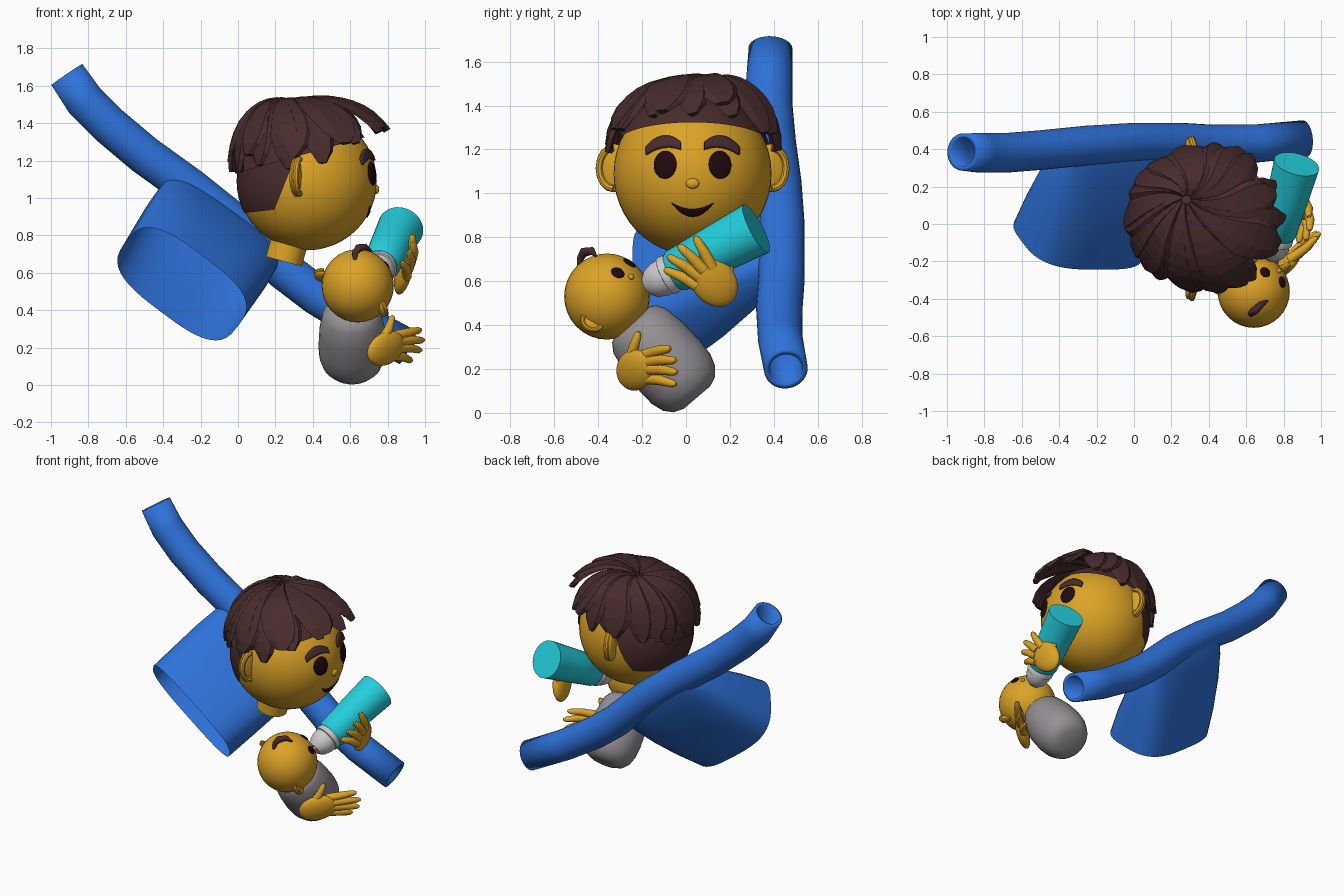
import bpy, bmesh, math, random
from mathutils import Vector as V, Matrix

random.seed(4)
cube = bpy.data.objects.get("Cube")
if cube:
    bpy.data.objects.remove(cube)


def material(name, *rgb):
    m = bpy.data.materials.new(name)
    m.use_nodes = True
    m.diffuse_color = (*rgb, 1)
    m.node_tree.nodes["Principled BSDF"].inputs["Base Color"].default_value = (*rgb, 1)
    return m


SKIN = material("golden skin", 0.72, 0.37, 0.02)
BLUE = material("blue cloth", 0.028, 0.17, 0.71)
CYAN = material("cyan bottle", 0.017, 0.62, 0.72)
GREY = material("grey wrap", 0.3, 0.28, 0.3)
HAIR = material("brown hair", 0.065, 0.025, 0.026)
DARK = material("dark eye", 0.014, 0.003, 0.004)
PALE = material("pale collar", 0.6, 0.6, 0.62)


def finish(name, bm, mat, smooth=True):
    bmesh.ops.recalc_face_normals(bm, faces=bm.faces)
    me = bpy.data.meshes.new(name)
    bm.to_mesh(me)
    bm.free()
    me.materials.append(mat)
    ob = bpy.data.objects.new(name, me)
    bpy.context.collection.objects.link(ob)
    if smooth:
        bpy.ops.object.select_all(action="DESELECT")
        ob.select_set(True)
        bpy.context.view_layer.objects.active = ob
        bpy.ops.object.shade_smooth_by_angle(angle=math.radians(40))
    return ob


def frame(direction, hint):
    """Rotation with local z along direction and local x near hint."""
    z = V(direction).normalized()
    x = (V(hint) - z * z.dot(V(hint))).normalized()
    return Matrix((x, z.cross(x), z)).transposed().to_4x4()


def ellipsoid(name, loc, radii, mat, rot=Matrix(), seg=32):
    bm = bmesh.new()
    bmesh.ops.create_uvsphere(bm, u_segments=seg, v_segments=seg // 2, radius=1)
    bm.transform(Matrix.Translation(loc) @ rot @ Matrix.Diagonal((*radii, 1)))
    return finish(name, bm, mat)


def loft(name, rings, mat, start_cap=True, end_cap=True, smooth=True):
    bm = bmesh.new()
    loops = [[bm.verts.new(p) for p in ring] for ring in rings]
    n = len(loops[0])
    for a, b in zip(loops, loops[1:]):
        for i in range(n):
            bm.faces.new((a[i], a[(i + 1) % n], b[(i + 1) % n], b[i]))
    if start_cap:
        bm.faces.new(loops[0])
    if end_cap:
        bm.faces.new(loops[-1])
    return finish(name, bm, mat, smooth)


def tube(name, points, radii, mat, seg=24, caps=True, hint=(0, 1, 0.1)):
    pts = [V(p) for p in points]
    rings = []
    for i, p in enumerate(pts):
        rot = frame(pts[min(i + 1, len(pts) - 1)] - pts[max(i - 1, 0)], hint)
        rings.append([p + rot @ V((radii[i] * math.cos(k * math.tau / seg),
                                   radii[i] * math.sin(k * math.tau / seg), 0)) for k in range(seg)])
    return loft(name, rings, mat, caps, caps)


def turned(name, start, end, profile, mat):
    """Straight lathe; profile holds (fraction along axis, radius)."""
    a, b = V(start), V(end)
    rot = frame(b - a, (0.3, 0.2, 1))
    rings = [[a.lerp(b, t) + rot @ V((r * math.cos(k * math.tau / 32), r * math.sin(k * math.tau / 32), 0))
              for k in range(32)] for t, r in profile]
    return loft(name, rings, mat)


# Torso: rounded box, open at the hem, lofted up to the shoulders
SIDE, DEPTH = V((0.8, 0, -0.6)), V((0.51, -0.68, 0.68))
HEM, SHOULDER = V((-0.3, -0.095, 0.54)), V((-0.08, 0.42, 0.88))


def spow(v):
    return math.copysign(abs(v) ** 0.65, v)


rings = []
for t, w, d in ((0, 0.375, 0.22), (0.3, 0.38, 0.205), (0.6, 0.385, 0.17), (0.85, 0.38, 0.125),
                (1, 0.36, 0.09), (1.13, 0.28, 0.04)):
    rings.append([HEM.lerp(SHOULDER, t) + SIDE * w * spow(math.cos(k * math.tau / 40))
                  + DEPTH * d * spow(math.sin(k * math.tau / 40)) for k in range(40)])
loft("torso", rings, BLUE, start_cap=False)

# Sleeves: one hollow tube across the shoulders
path = [(-0.915, 0.385, 1.66), (-0.82, 0.38, 1.52), (-0.69, 0.38, 1.39), (-0.5, 0.395, 1.23), (-0.25, 0.42, 1.05),
        (0, 0.435, 0.85), (0.25, 0.435, 0.61), (0.42, 0.425, 0.48), (0.65, 0.43, 0.335), (0.91, 0.455, 0.2)]
arms = tube("sleeves", path, [0.1] + [0.106] * 7 + [0.102, 0.1], BLUE, 32, False)
shell = arms.modifiers.new("thickness", "SOLIDIFY")
shell.thickness, shell.offset = 0.025, -1

# Head, neck and ears
HEAD, HR = V((0.37, 0.03, 1.09)), V((0.372, 0.36, 0.37))
ellipsoid("head", HEAD, HR, SKIN, seg=48)
turned("neck", (0.245, 0.03, 0.66), (0.3, 0.03, 0.86), ((0, 0.1), (1, 0.1)), SKIN)


def ear(name, loc, radii, rot):
    ellipsoid(name, loc, radii, SKIN, rot, 24)
    rim = [V(loc) + rot @ V((radii[0] * 0.85 * math.cos(a), radii[1] * 0.85 * math.sin(a), radii[2] * 0.7))
           for a in (k * math.pi / 8 - math.pi / 2 for k in range(9))]
    tube(name + "_rim", rim, [radii[2] * 0.6] * 9, SKIN, 8, hint=rot @ V((0, 0, 1)))


for s, label in ((-1, "right"), (1, "left")):
    ear(label + "_ear", (0.31, 0.03 + s * 0.355, 1.115), (0.08, 0.11, 0.028), frame((1, s * 0.3, 0), (0, s, 0)))


# Face details laid on the head
def on_head(y, z, lift=0.0):
    q = 1 - ((y - HEAD.y) / HR.y) ** 2 - ((z - HEAD.z) / HR.z) ** 2
    return V((HEAD.x + HR.x * math.sqrt(q) + lift, y, z))


def patch(name, y, half, low, high, mat, thick):
    """Curved plate whose edges are height functions of u in -1..1."""
    bm = bmesh.new()
    grid = []
    for i in range(17):
        u = i / 8 - 1
        lo, hi = low(u), high(u)
        grid.append([bm.verts.new(on_head(y + half * u, lo + (hi - lo) * j / 4, thick)) for j in range(5)])
    for a, b in zip(grid, grid[1:]):
        for j in range(4):
            bm.faces.new((a[j], b[j], b[j + 1], a[j + 1]))
    ob = finish(name, bm, mat)
    ob.modifiers.new("thickness", "SOLIDIFY").thickness = thick


for s, label in ((-1, "right"), (1, "left")):
    eye = on_head(0.03 + s * 0.125, 1.13)
    ellipsoid(label + "_eye", eye, (0.055, 0.064, 0.012), DARK, frame(eye - HEAD, (0, 1, 0)))
    patch(label + "_eyebrow", 0.03 + s * 0.135, 0.08,
          lambda u: 1.212 - 0.022 * u * u - 0.012 * s * u,
          lambda u: 1.264 - 0.04 * u * u - 0.012 * s * u, HAIR, 0.016)
patch("mouth", 0.03, 0.095, lambda u: 0.893 + 0.06 * u * u, lambda u: 0.926 + 0.029 * u * u, DARK, 0.006)
ellipsoid("nose", on_head(0.03, 1.045), (0.016, 0.031, 0.024), SKIN, seg=16)


# Hair: close scalp caps under broad overlapping locks
def scalp(name, grow, cuts):
    bm = bmesh.new()
    bmesh.ops.create_uvsphere(bm, u_segments=48, v_segments=24, radius=1)
    bm.transform(Matrix.Translation(HEAD) @ Matrix.Diagonal((*(HR * grow), 1)))
    for co, no in cuts:
        bmesh.ops.bisect_plane(bm, geom=bm.verts[:] + bm.edges[:] + bm.faces[:], plane_co=co,
                               plane_no=no, clear_outer=True)
    finish(name, bm, HAIR)


scalp("nape_hair", 1.015, (((0.24, 0, 1.05), (1, 0, -0.4)), ((0.03, 0, 0.92), (0.1, 0, -1))))
scalp("crown_hair", 1.04, (((0.2, 0, 1.19), (0.28, 0, -1)),))
CROWN, CR = V((0.36, 0.03, 1.11)), V((0.39, 0.375, 0.4))


def lock(name, a, end, width, lift):
    front = max(0, math.cos(a))
    rings = []
    for j in range(10):
        t = j / 9
        p = 0.06 + (end - 0.06) * t
        w = width * (1 - 0.8 * t ** 5)
        turn = a - 0.5 * (1 - t) ** 2
        swell = lift + 0.12 * math.sin(2 * p) + 0.2 * front * t ** 1.3
        drift = V((-0.08, 0.1, 0)) * (1 - t) ** 2
        rings.append([CROWN + drift + V((CR.x * math.sin(p) * math.cos(turn + da),
                                         CR.y * math.sin(p) * math.sin(turn + da),
                                         CR.z * math.cos(p))) * (h + swell)
                      for da, h in ((-w, 0.985), (-w * 0.4, 1.015), (w * 0.7, 1.035), (w, 0.99), (0, 0.93))])
    loft(name, rings, HAIR, smooth=False)


for layer, count in ((0, 14), (1, 9)):
    for i in range(count):
        a = (i + layer * 0.5) * math.tau / count
        fringe = max(0, (math.cos(a) - 0.2) / 0.8) ** 0.7
        end = 1.47 - 0.35 * fringe + random.uniform(-0.09, 0.06) - 0.12 * layer
        lock(f"hair_lock_{layer}_{i}", a, end, 1.25 * math.pi / count, 0.012 * layer)

# Baby: wrapped body, head, face and curl
turned("baby_body", (0.61, -0.25, 0.42), (0.61, 0.05, 0.07),
       ((0, 0.09), (0.04, 0.13), (0.13, 0.158), (0.35, 0.175), (0.6, 0.18), (0.76, 0.175),
        (0.88, 0.157), (0.96, 0.125), (1, 0.08)), GREY)
BABY = V((0.64, -0.36, 0.53))
ellipsoid("baby_head", BABY, (0.193, 0.195, 0.196), SKIN)
ACROSS, FACE = V((0.83, -0.27, -0.45)), V((0.61, 0.4, 0.69))
for s, label in ((-1, "right"), (1, "left")):
    ear(f"baby_{label}_ear", BABY + ACROSS * s * 0.185 - FACE * 0.05, (0.05, 0.055, 0.018),
        frame(FACE + ACROSS * s * 0.5, ACROSS * s))
for name, d in (("baby_right_eye", V((0.06, 0.1, 0.15))), ("baby_left_eye", V((0.155, 0.05, 0.11)))):
    ellipsoid(name, BABY + d.normalized() * 0.194, (0.028, 0.032, 0.008), DARK, frame(d, ACROSS), 20)
ellipsoid("baby_nose", BABY + V((0.135, 0.11, 0.09)), (0.014,) * 3, SKIN, seg=12)
tube("baby_curl", [(0.625, -0.49, 0.66), (0.625, -0.48, 0.705), (0.645, -0.465, 0.732), (0.68, -0.43, 0.738),
                   (0.715, -0.41, 0.715)], [0.008, 0.017, 0.022, 0.018, 0.005], HAIR, 10, hint=(1, -1, 0))

# Feeding bottle
NECK, BASE = V((0.765, -0.06, 0.64)), V((0.87, 0.32, 0.84))
turned("bottle", NECK, BASE, ((0, 0.088), (0.04, 0.1), (0.5, 0.112), (1, 0.124)), CYAN)
turned("bottle_collar", NECK, NECK.lerp(BASE, -0.32),
       ((-0.05, 0.085), (0.1, 0.092), (0.25, 0.092), (0.27, 0.084), (0.5, 0.083), (0.8, 0.068), (1, 0.04)), PALE)


# Hands: palm, fingers and thumb
def hand(name, wrist, knuckle, across, size, fingers):
    a, b = V(wrist), V(knuckle)
    ellipsoid(name + "_palm", (a + b) / 2, size, SKIN, frame(b - a, across))
    for i, (base, tip) in enumerate(fingers):
        p, q = V(base), V(tip)
        out = V((0.012, 0, 0.005))
        tube(f"{name}_finger_{i}", [p, p.lerp(q, 0.5) + out, p.lerp(q, 0.9), q], [0.029, 0.024, 0.018, 0.008],
             SKIN, 12, hint=(1, 0.2, -0.3))


hand("left_hand", (0.86, 0.19, 0.52), (0.91, 0.06, 0.68), (0, 0.8, 0.6), (0.1, 0.042, 0.13),
     [((0.91, 0.12, 0.66), (0.935, 0.04, 0.805)), ((0.92, 0.08, 0.65), (0.94, -0.035, 0.765)),
      ((0.91, 0.06, 0.62), (0.92, -0.085, 0.715)), ((0.9, 0.05, 0.58), (0.88, -0.1, 0.655)),
      ((0.88, 0.16, 0.56), (0.87, 0.205, 0.67))])
hand("right_hand", (0.7, -0.3, 0.16), (0.88, -0.165, 0.23), (0, -0.3, 1), (0.092, 0.042, 0.125),
     [((0.83, -0.19, 0.26), (0.98, -0.07, 0.295)), ((0.84, -0.19, 0.23), (0.995, -0.045, 0.24)),
      ((0.84, -0.19, 0.2), (0.98, -0.04, 0.185)), ((0.81, -0.2, 0.16), (0.93, -0.045, 0.13)),
      ((0.76, -0.26, 0.22), (0.83, -0.215, 0.37))])
